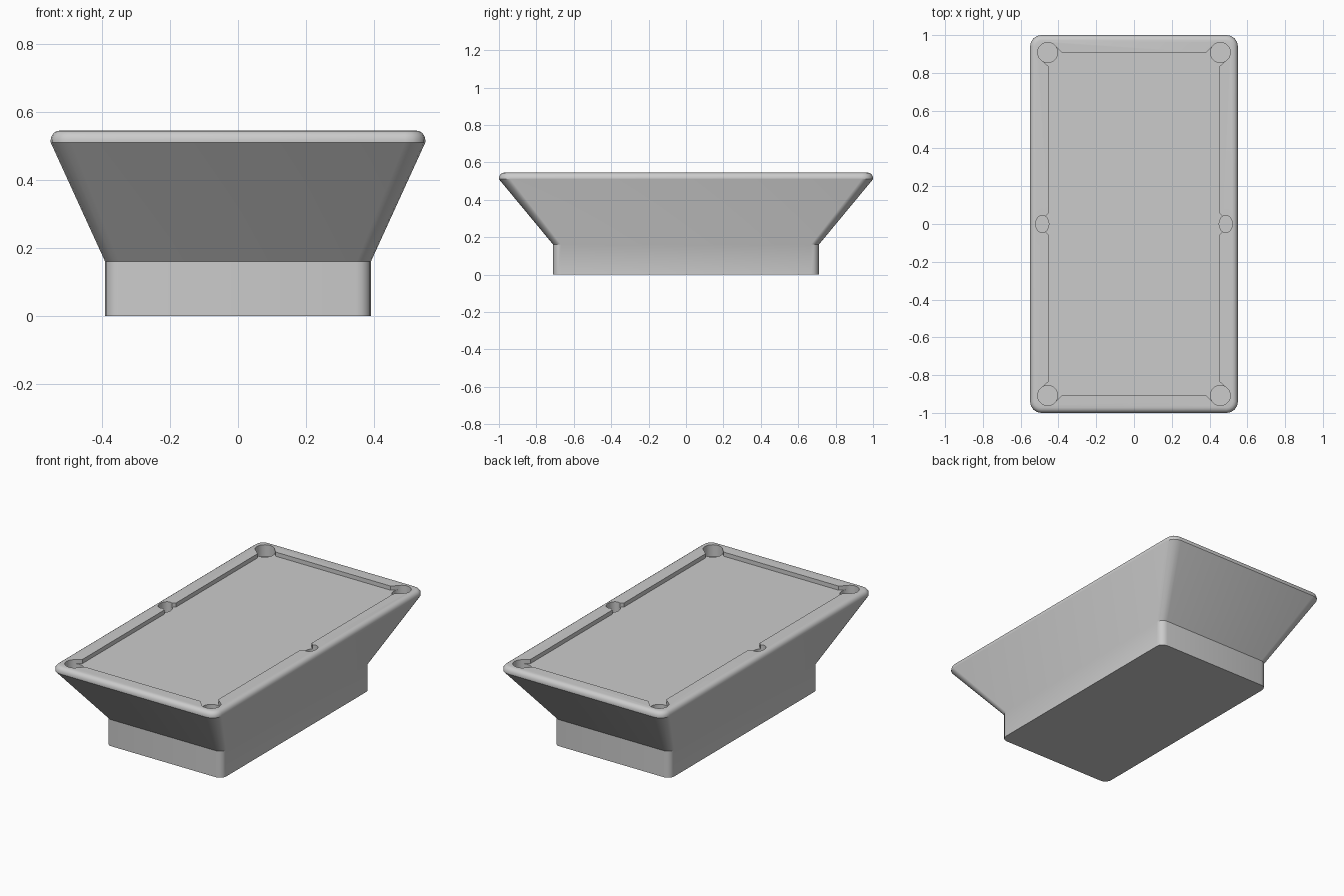
import bpy
import bmesh
from math import pi, sin, cos, radians

cube = bpy.data.objects.get("Cube")
if cube:
    bpy.data.objects.remove(cube, do_unlink=True)

grey = bpy.data.materials.new("plain_grey")
grey.use_nodes = True
COLOUR = (0.6, 0.6, 0.6, 1)
grey.diffuse_color = COLOUR
grey.node_tree.nodes["Principled BSDF"].inputs["Base Color"].default_value = COLOUR


def rounded_rect(hx, hy, r, steps=4):
    """Outline of a rounded rectangle, counter-clockwise."""
    pts = []
    for quarter, (sx, sy) in enumerate([(1, 1), (-1, 1), (-1, -1), (1, -1)]):
        for i in range(steps + 1):
            a = (quarter + i / steps) * pi / 2
            pts.append((sx * (hx - r) + r * cos(a), sy * (hy - r) + r * sin(a)))
    return pts


def ellipse(cx, cy, rx, ry, steps=32):
    return [(cx + rx * cos(2 * pi * i / steps), cy + ry * sin(2 * pi * i / steps))
            for i in range(steps)]


def loft(name, sections):
    """Closed solid through (outline, height) sections."""
    bm = bmesh.new()
    rings = [[bm.verts.new((x, y, z)) for x, y in pts] for pts, z in sections]
    n = len(rings[0])
    for low, high in zip(rings, rings[1:]):
        for i in range(n):
            j = (i + 1) % n
            bm.faces.new((low[i], low[j], high[j], high[i]))
    bm.faces.new(rings[0][::-1])
    bm.faces.new(rings[-1])
    bmesh.ops.recalc_face_normals(bm, faces=bm.faces)
    mesh = bpy.data.meshes.new(name)
    bm.to_mesh(mesh)
    bm.free()
    mesh.materials.append(grey)
    ob = bpy.data.objects.new(name, mesh)
    bpy.context.collection.objects.link(ob)
    return ob


# Plinth, flared body and rounded rim in one solid
TOP, RIM, BEVEL = 0.545, 0.51, 0.028
sections = [(rounded_rect(0.39, 0.71, 0.042), z) for z in (0, 0.16)]
sections.append((rounded_rect(0.55, 1.0, 0.06), RIM))
for i in range(5):
    a = i / 4 * pi / 2
    inset = BEVEL * (1 - cos(a))
    sections.append((rounded_rect(0.55 - inset, 1.0 - inset, 0.06 - inset),
                     TOP - BEVEL + BEVEL * sin(a)))
table = loft("table_body", sections)

# Recessed bed with flared pocket mouths, one quarter mirrored round
BED, POCKET_FLOOR = 0.52, 0.475
CX, CY, R = 0.457, 0.908, 0.053
t = 0.69 * R
quarter = [(0.47, 0.04), (0.453, 0.056), (0.453, CY - 2 * t), (CX + t, CY - t),
           (CX - t, CY + t), (CX - 2 * t, CY)]
outline = (quarter + [(-x, y) for x, y in quarter[::-1]]
           + [(-x, -y) for x, y in quarter] + [(x, -y) for x, y in quarter[::-1]])
cutters = [loft("bed_cutter", [(outline, BED), (outline, 0.6)])]

# Corner and side pockets
for sx in (-1, 1):
    holes = [ellipse(sx * CX, sy * CY, R, R) for sy in (-1, 1)]
    holes.append(ellipse(sx * 0.486, 0, 0.035, 0.046))
    for pts in holes:
        cutters.append(loft("pocket_cutter", [(pts, POCKET_FLOOR), (pts, 0.61)]))

for cutter in cutters:
    cutter.hide_render = True
    mod = table.modifiers.new("cut", 'BOOLEAN')
    mod.operation = 'DIFFERENCE'
    mod.solver = 'EXACT'
    mod.object = cutter

# Bake the cuts and drop the cutters
graph = bpy.context.evaluated_depsgraph_get()
table.data = bpy.data.meshes.new_from_object(table.evaluated_get(graph))
table.modifiers.clear()
for cutter in cutters:
    bpy.data.objects.remove(cutter, do_unlink=True)

bpy.ops.object.select_all(action='DESELECT')
table.select_set(True)
bpy.context.view_layer.objects.active = table
bpy.ops.object.shade_smooth_by_angle(angle=radians(30))
